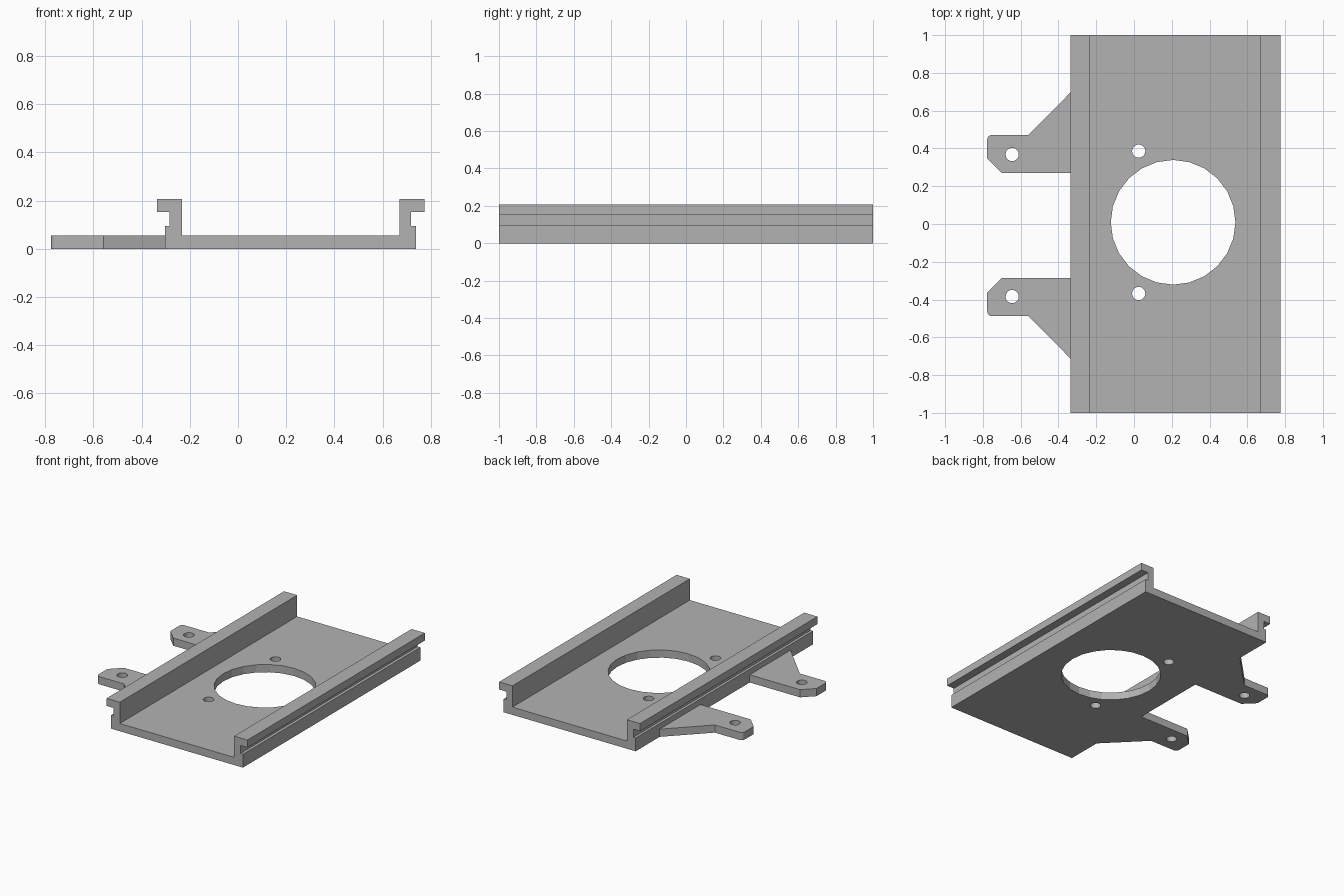
import bpy
import bmesh
from math import cos, sin, pi
from mathutils import Vector

cube = bpy.data.objects.get("Cube")
if cube:
    bpy.data.objects.remove(cube, do_unlink=True)

PLATE = 0.055    # plate and tab thickness
WALL_X = -0.303  # outer face of the left rail foot

grey = bpy.data.materials.new("mid grey")
grey.use_nodes = True
colour = (0.45, 0.45, 0.45, 1)
grey.diffuse_color = colour
grey.node_tree.nodes["Principled BSDF"].inputs["Base Color"].default_value = colour


def extrude(name, outline, start, offset, open_at=None):
    """Solid from a closed outline; start maps a 2D point into space."""
    bm = bmesh.new()
    face = bm.faces.new([bm.verts.new(start(*p)) for p in outline])
    ext = bmesh.ops.extrude_face_region(bm, geom=[face])
    moved = [g for g in ext["geom"] if isinstance(g, bmesh.types.BMVert)]
    bmesh.ops.translate(bm, verts=moved, vec=Vector(offset))
    bmesh.ops.recalc_face_normals(bm, faces=bm.faces)
    mesh = bpy.data.meshes.new(name)
    bm.to_mesh(mesh)
    bm.free()
    mesh.materials.append(grey)
    obj = bpy.data.objects.new(name, mesh)
    bpy.context.collection.objects.link(obj)
    return obj


def drill(obj, x, y, radius, sides):
    """Cut a vertical hole through the plate thickness."""
    ring = [(x + radius * cos(2 * pi * i / sides), y + radius * sin(2 * pi * i / sides))
            for i in range(sides)]
    cutter = extrude("hole_cutter", ring, lambda a, b: (a, b, -0.1), (0, 0, 0.25))
    cutter.hide_render = True
    mod = obj.modifiers.new("hole", 'BOOLEAN')
    mod.operation = 'DIFFERENCE'
    mod.solver = 'EXACT'
    mod.object = cutter
    bpy.context.view_layer.objects.active = obj
    bpy.ops.object.modifier_apply(modifier=mod.name)
    bpy.data.objects.remove(cutter, do_unlink=True)


# Channel tray: base plate with two flanged, grooved rails
left_rail = [(WALL_X, 0), (WALL_X, 0.095), (-0.284, 0.095), (-0.284, 0.153),
             (-0.337, 0.153), (-0.337, 0.207), (-0.233, 0.207), (-0.233, PLATE)]
right_rail = [(0.67, PLATE), (0.67, 0.207), (0.775, 0.207), (0.775, 0.153),
              (0.718, 0.153), (0.718, 0.095), (0.739, 0.095), (0.739, 0)]
tray = extrude("channel_tray", left_rail + right_rail,
               lambda x, z: (x, -1, z), (0, 2, 0))

# Central opening and two screw holes
drill(tray, 0.207, 0.009, 0.33, 24)
for y in (0.386, -0.368):
    drill(tray, 0.025, y, 0.035, 20)

# Mounting tabs: mirrored about a line slightly in front of the centre
MID = -0.008
R = 0.025        # rounded outer corner
for name, side in (("back_tab", 1), ("front_tab", -1)):
    corner = [(-0.777 + R - R * cos(a), 0.48 - R + R * sin(a))
              for a in (i * pi / 8 for i in range(5))]
    outline = [(WALL_X, 0.278), (-0.70, 0.278), (-0.777, 0.354)] + corner
    outline += [(-0.558, 0.48), (WALL_X, 0.738)]
    tab = extrude(name, outline,
                  lambda x, y: (x, MID + side * y, 0), (0, 0, PLATE))
    drill(tab, -0.645, MID + side * 0.376, 0.035, 20)
